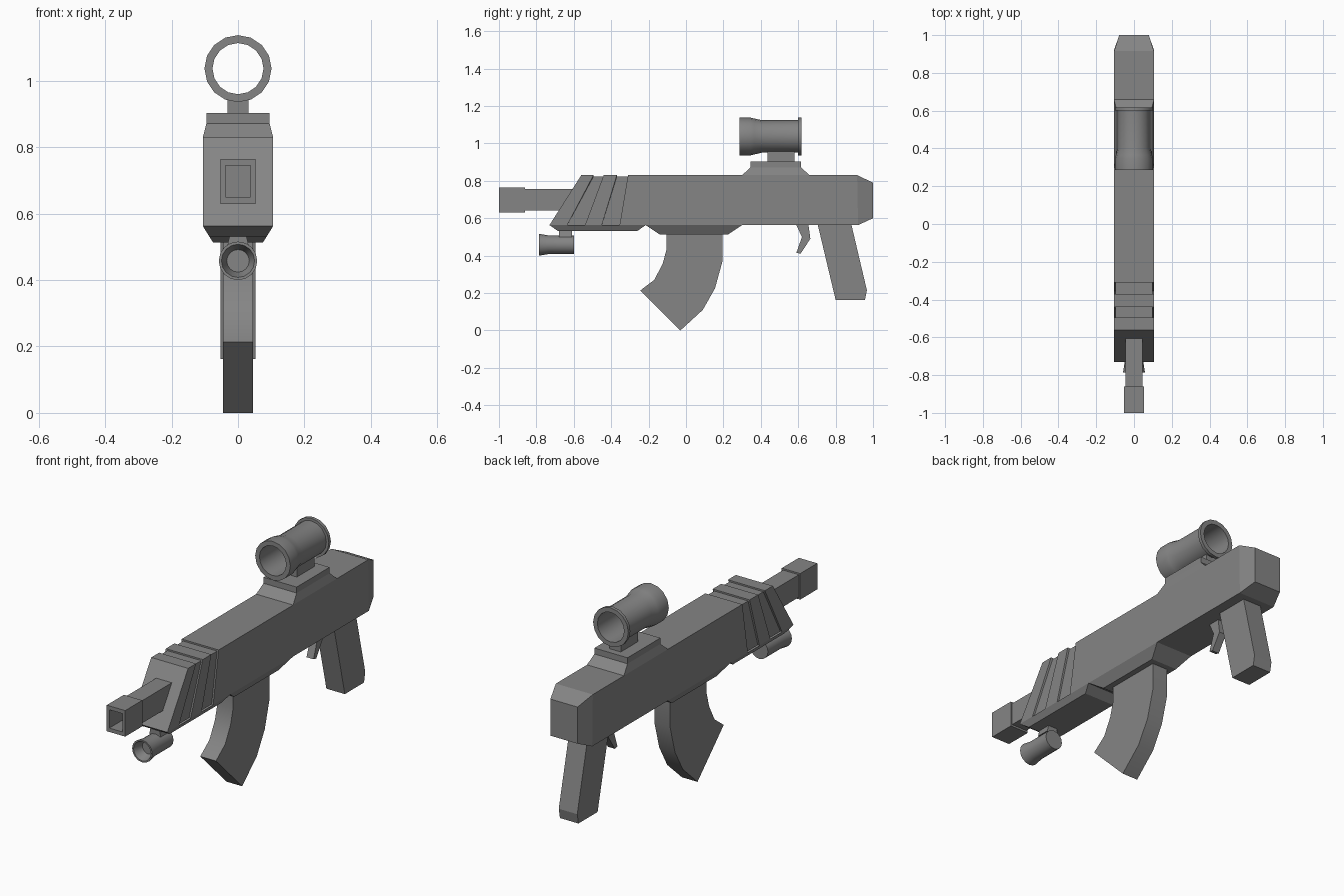
import bpy, bmesh, math

if "Cube" in bpy.data.objects:
    bpy.data.objects.remove(bpy.data.objects["Cube"])

# Dark grey finish shared by all parts
dark = bpy.data.materials.new("dark_grey")
dark.diffuse_color = (0.235, 0.235, 0.235, 1)
dark.use_nodes = True
dark.node_tree.nodes["Principled BSDF"].inputs["Base Color"].default_value = dark.diffuse_color


def finish(name, bm, smooth=False):
    bmesh.ops.remove_doubles(bm, verts=bm.verts, dist=1e-5)
    bmesh.ops.recalc_face_normals(bm, faces=bm.faces)
    me = bpy.data.meshes.new(name)
    bm.to_mesh(me)
    bm.free()
    me.materials.append(dark)
    ob = bpy.data.objects.new(name, me)
    bpy.context.collection.objects.link(ob)
    if smooth:
        bpy.ops.object.select_all(action='DESELECT')
        ob.select_set(True)
        bpy.context.view_layer.objects.active = ob
        bpy.ops.object.shade_smooth_by_angle(angle=math.radians(30))
    return ob


def loft(name, rings, cap_start=True, cap_end=True, smooth=False):
    """Skin a list of rings that all have the same number of points."""
    bm = bmesh.new()
    vs = [[bm.verts.new(p) for p in ring] for ring in rings]
    n = len(rings[0])
    for a, b in zip(vs, vs[1:]):
        for i in range(n):
            j = (i + 1) % n
            bm.faces.new((a[i], a[j], b[j], b[i]))
    if cap_start:
        bm.faces.new(vs[0][::-1])
    if cap_end:
        bm.faces.new(vs[-1])
    return finish(name, bm, smooth)


def prism(name, profile, hx, smooth=False):
    """Side profile of (y, z) points extruded to +-hx."""
    return loft(name, [[(x, y, z) for y, z in profile] for x in (-hx, hx)], smooth=smooth)


def section(y_top, y_bot, hx, z_top, z_bot):
    """Rectangular cross-section across y, optionally slanted."""
    return [(-hx, y_bot, z_bot), (hx, y_bot, z_bot), (hx, y_top, z_top), (-hx, y_top, z_top)]


def layer(z, y0, y1, hx):
    """Horizontal rectangle at height z."""
    return [(-hx, y0, z), (hx, y0, z), (hx, y1, z), (-hx, y1, z)]


def lathe(name, profile, zc, steps, closed):
    """Spin (radius, y) points about a y-directed axis at height zc."""
    bm = bmesh.new()
    grid = []
    for k in range(steps):
        a = 2 * math.pi * k / steps
        grid.append([bm.verts.new((r * math.sin(a), y, zc + r * math.cos(a))) for r, y in profile])
    n = len(profile)
    for k in range(steps):
        a, b = grid[k], grid[(k + 1) % steps]
        for i in range(n if closed else n - 1):
            j = (i + 1) % n
            bm.faces.new((a[i], a[j], b[j], b[i]))
    return finish(name, bm, smooth=True)


# Main body: slanted nose, two slanted grooves, tapered rear
W, TOP, BOT = 0.106, 0.83, 0.563
rings = [section(-0.56, -0.73, W, TOP, BOT)]
for (t0, b0), (t1, b1) in (((-0.495, -0.635), (-0.44, -0.54)), ((-0.37, -0.45), (-0.31, -0.355))):
    rings += [section(t0, b0, W, TOP, BOT), section(t0, b0, 0.097, 0.822, BOT),
              section(t1, b1, 0.097, 0.822, BOT), section(t1, b1, W, TOP, BOT)]
rings += [section(0.915, 0.92, W, TOP, BOT), section(1.0, 1.0, 0.078, 0.79, 0.60)]
loft("body", rings)

# Tapered panels under the body and the raised rail on top
loft("handguard_base", [layer(BOT, -0.73, -0.215, W), layer(0.532, -0.685, -0.26, 0.087)], cap_start=False)
loft("magazine_well", [layer(BOT, -0.215, 0.30, W), layer(0.513, -0.14, 0.225, 0.075)], cap_start=False)
loft("top_rail", [layer(TOP, 0.30, 0.66, W), layer(0.872, 0.345, 0.615, 0.095),
                  layer(0.903, 0.345, 0.615, 0.095)], cap_start=False)

# Square barrel with a hollow muzzle
loft("barrel", [section(y, y, hx, zt, zb) for y, hx, zt, zb in (
    (-0.59, 0.045, 0.757, 0.64), (-0.86, 0.045, 0.757, 0.64), (-0.86, 0.053, 0.765, 0.63),
    (-1.0, 0.053, 0.765, 0.63), (-1.0, 0.038, 0.745, 0.65), (-0.88, 0.038, 0.745, 0.65))],
    cap_start=False)

# Curved magazine, grip and trigger
prism("magazine", [(-0.105, 0.515), (-0.105, 0.43), (-0.125, 0.355), (-0.17, 0.27), (-0.245, 0.213),
                   (-0.03, 0.0), (0.09, 0.11), (0.155, 0.225), (0.195, 0.37), (0.195, 0.515)],
      0.045, smooth=True)
prism("grip", [(0.705, BOT), (0.80, 0.163), (0.957, 0.163), (0.967, 0.215), (0.885, BOT)], 0.053)
prism("trigger", [(0.59, BOT), (0.62, 0.50), (0.59, 0.415), (0.612, 0.41), (0.665, 0.49), (0.655, BOT)], 0.02)

# Scope: open tube on a small mount
lathe("scope", [(0.101, 0.285), (0.101, 0.345), (0.096, 0.365), (0.087, 0.405), (0.087, 0.60), (0.101, 0.60),
                (0.101, 0.617), (0.077, 0.617), (0.077, 0.285)], 1.037, 16, True)
loft("scope_mount", [layer(0.903, 0.437, 0.58, 0.032), layer(0.956, 0.437, 0.58, 0.032)])

# Flashlight below the nose
lathe("flashlight", [(0, -0.60), (0.05, -0.60), (0.05, -0.735), (0.058, -0.785), (0.05, -0.785),
                     (0.034, -0.735), (0, -0.735)], 0.458, 16, False)
loft("flashlight_mount", [layer(0.50, -0.68, -0.61, 0.033), layer(0.535, -0.68, -0.61, 0.025)])
